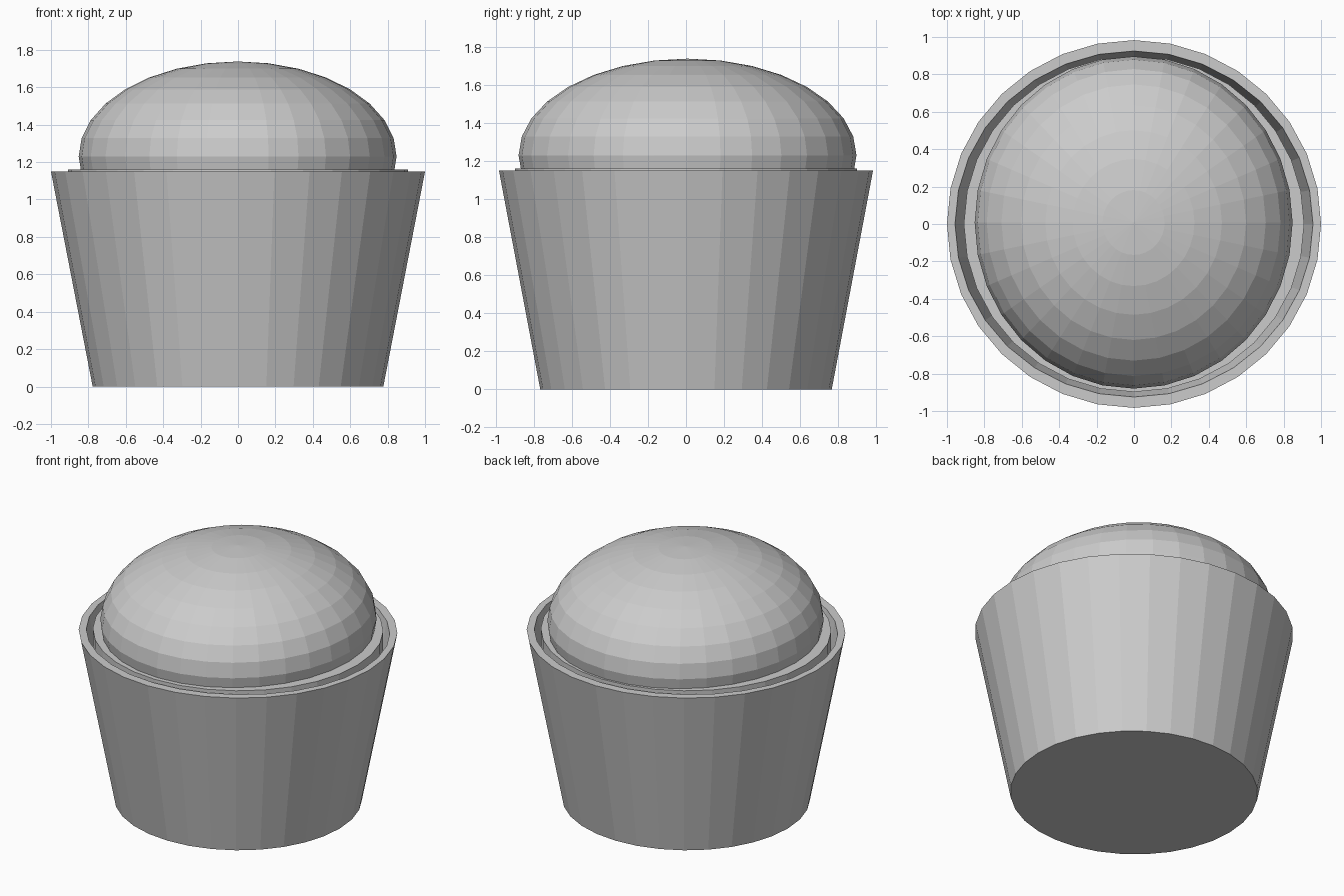
import bpy, bmesh, math

if "Cube" in bpy.data.objects:
    bpy.data.objects.remove(bpy.data.objects["Cube"])

SIDES = 32
grey = bpy.data.materials.new("plain grey")
grey.diffuse_color = (0.6, 0.6, 0.6, 1)
grey.use_nodes = True
grey.node_tree.nodes["Principled BSDF"].inputs["Base Color"].default_value = grey.diffuse_color


def lathe(name, profile):
    """Flat-faced turned solid from rings of (x radius, y radius, z), capped at both ends."""
    bm = bmesh.new()
    rings = []
    for rx, ry, z in profile:
        rings.append([bm.verts.new((rx * math.cos(2 * math.pi * i / SIDES),
                                    ry * math.sin(2 * math.pi * i / SIDES), z))
                      for i in range(SIDES)])
    for a, b in zip(rings, rings[1:]):
        for i in range(SIDES):
            j = (i + 1) % SIDES
            bm.faces.new((a[i], a[j], b[j], b[i]))
    bm.faces.new(rings[0][::-1])
    bm.faces.new(rings[-1])
    bmesh.ops.recalc_face_normals(bm, faces=bm.faces)
    mesh = bpy.data.meshes.new(name)
    bm.to_mesh(mesh)
    bm.free()
    mesh.materials.append(grey)
    obj = bpy.data.objects.new(name, mesh)
    bpy.context.collection.objects.link(obj)
    return obj


# Tapered hollow cup with a flat rim
lathe("cup", [(0.777, 0.766, 0), (1.0, 0.983, 1.15),
              (0.957, 0.925, 1.15), (0.745, 0.72, 0.05)])

# Filling inside the cup, just above the rim
lathe("filling", [(0.91, 0.898, 0.92), (0.91, 0.898, 1.16)])

# Domed top: flattened sphere sunk into the filling
bpy.ops.mesh.primitive_uv_sphere_add(segments=SIDES, ring_count=16, radius=1,
                                     location=(-0.002, 0.008, 1.23))
dome = bpy.context.object
dome.name = "dome_top"
dome.scale = (0.85, 0.888, 0.508)
dome.data.materials.append(grey)
